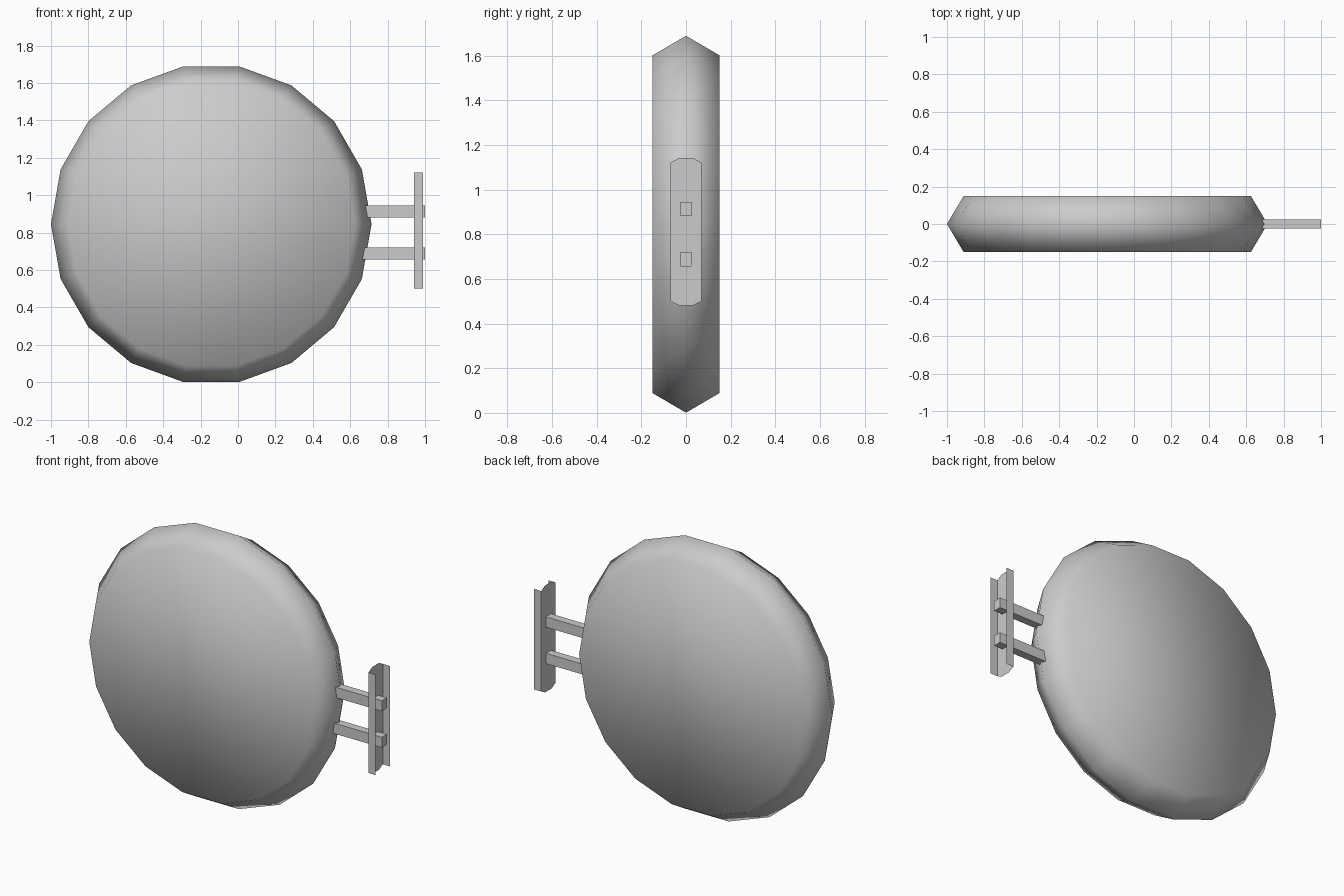
import bpy, bmesh, math
from mathutils import Matrix, Vector

cube = bpy.data.objects.get("Cube")
if cube:
    bpy.data.objects.remove(cube)

grey = bpy.data.materials.new("light grey")
grey.use_nodes = True
grey.diffuse_color = (0.6, 0.6, 0.6, 1)
grey.node_tree.nodes["Principled BSDF"].inputs["Base Color"].default_value = grey.diffuse_color


def add_object(name, bm, smooth=False):
    bmesh.ops.recalc_face_normals(bm, faces=bm.faces)
    for face in bm.faces:
        face.smooth = smooth
    mesh = bpy.data.meshes.new(name)
    bm.to_mesh(mesh)
    bm.free()
    mesh.materials.append(grey)
    obj = bpy.data.objects.new(name, mesh)
    bpy.context.collection.objects.link(obj)
    return obj


# Round sign body: 18 sides, flat faces, rim bevelled to a central ridge
SIDES = 18
CENTRE = Vector((-0.143, 0, 0.845))
bm = bmesh.new()
rings = []
for y, radius in ((-0.15, 0.768), (0, 0.857), (0.15, 0.768)):
    ring = []
    for i in range(SIDES):
        a = math.tau * i / SIDES
        ring.append(bm.verts.new(CENTRE + Vector((radius * math.cos(a), y, radius * math.sin(a)))))
    rings.append(ring)
for lower, upper in zip(rings, rings[1:]):
    for i in range(SIDES):
        j = (i + 1) % SIDES
        bm.faces.new((lower[i], lower[j], upper[j], upper[i]))
bm.faces.new(rings[0])
bm.faces.new(rings[-1])
add_object("sign_disc", bm, smooth=True)

# Two square arms running from inside the disc through the wall bracket
for name, z in (("lower_arm", 0.688), ("upper_arm", 0.913)):
    bm = bmesh.new()
    bmesh.ops.create_cube(bm, size=1, matrix=Matrix.Translation((0.81, 0, z))
                          @ Matrix.Diagonal((0.38, 0.05, 0.064, 1)))
    add_object(name, bm)

# Thin sheet bracket: web with clipped ends and two folded side flanges
X_WEB, X_EDGE, HALF, MID_Z = 0.94, 0.99, 0.07, 0.811
bm = bmesh.new()
corners = [(HALF, 0.31), (0.032, 0.33), (-0.032, 0.33), (-HALF, 0.31)]
corners += [(-y, -z) for y, z in corners]
web = [bm.verts.new((X_WEB, y, MID_Z + z)) for y, z in corners]
bm.faces.new(web)
for top, bottom in ((web[0], web[7]), (web[3], web[4])):
    outer = [bm.verts.new((X_EDGE, v.co.y, v.co.z)) for v in (bottom, top)]
    bm.faces.new((top, bottom, *outer))
add_object("wall_bracket", bm)
